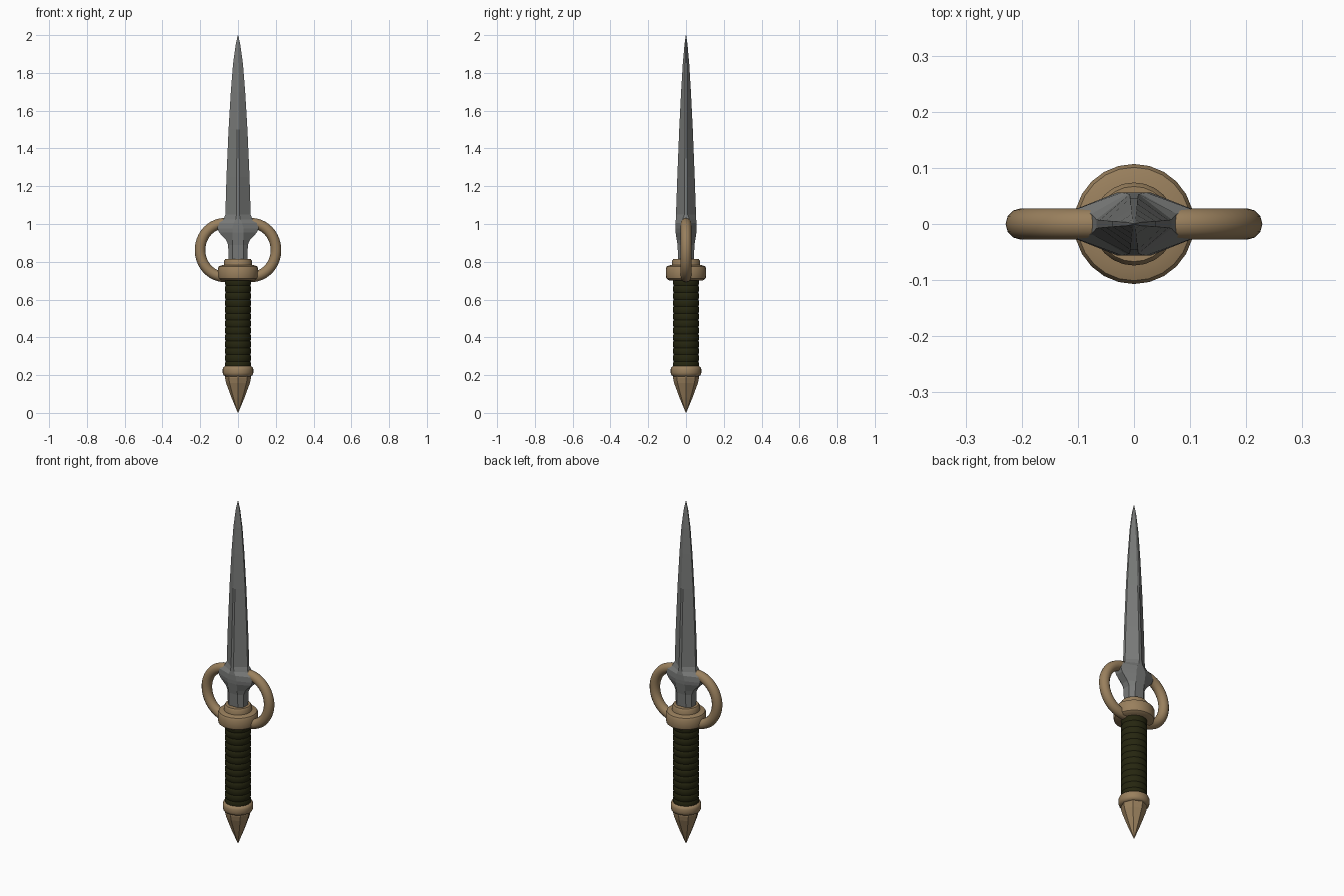
import bpy, bmesh, math

if "Cube" in bpy.data.objects:
    bpy.data.objects.remove(bpy.data.objects["Cube"])


def material(name, color):
    m = bpy.data.materials.new(name)
    m.diffuse_color = (*color, 1)
    m.use_nodes = True
    m.node_tree.nodes["Principled BSDF"].inputs["Base Color"].default_value = m.diffuse_color
    return m


STEEL = material("grey steel", (0.19, 0.195, 0.19))
BRONZE = material("tan bronze", (0.32, 0.215, 0.11))
LEATHER = material("dark olive leather", (0.019, 0.019, 0.005))


def loft(name, rings, mat, closed_ends=True, smooth=None):
    """Skin a list of equally sized vertex rings into one mesh."""
    bm = bmesh.new()
    rows = [[bm.verts.new(p) for p in ring] for ring in rings]
    n = len(rows[0])
    for a, b in zip(rows, rows[1:]):
        for i in range(n):
            j = (i + 1) % n
            bm.faces.new((a[i], a[j], b[j], b[i]))
    if closed_ends:
        bm.faces.new(rows[0][::-1])
        bm.faces.new(rows[-1])
    bmesh.ops.recalc_face_normals(bm, faces=bm.faces)
    mesh = bpy.data.meshes.new(name)
    bm.to_mesh(mesh)
    bm.free()
    mesh.materials.append(mat)
    ob = bpy.data.objects.new(name, mesh)
    bpy.context.collection.objects.link(ob)
    if smooth:
        bpy.ops.object.select_all(action='DESELECT')
        ob.select_set(True)
        bpy.context.view_layer.objects.active = ob
        bpy.ops.object.shade_smooth_by_angle(angle=math.radians(smooth))
    return ob


def turned(name, profile, mat, sides, smooth=None):
    """Lathe a (radius, z) profile around the z axis."""
    rings = [[(r * math.cos(2 * math.pi * i / sides),
               r * math.sin(2 * math.pi * i / sides), z) for i in range(sides)]
             for r, z in profile]
    return loft(name, rings, mat, True, smooth)


def blade_section(z, w, e, m, d):
    """Eight-sided section: edge half-width w/e, ridge half-width m/d."""
    return [(w, -e, z), (w, e, z), (m, d, z), (-m, d, z),
            (-w, e, z), (-w, -e, z), (-m, -d, z), (m, -d, z)]


# Blade with its narrow neck and the flared block that meets the rings
loft("blade", [blade_section(*s) for s in [
    (0.79, 0.050, 0.022, 0.028, 0.040),
    (0.89, 0.052, 0.022, 0.028, 0.045),
    (0.915, 0.063, 0.022, 0.028, 0.049),
    (0.955, 0.100, 0.024, 0.030, 0.055),
    (0.975, 0.108, 0.025, 0.030, 0.056),
    (1.005, 0.106, 0.025, 0.022, 0.056),
    (1.025, 0.076, 0.018, 0.012, 0.054),
    (1.05, 0.067, 0.008, 0.008, 0.053),
    (1.25, 0.061, 0.007, 0.007, 0.046),
    (1.50, 0.050, 0.006, 0.006, 0.036),
    (1.70, 0.038, 0.005, 0.005, 0.026),
    (1.85, 0.026, 0.004, 0.004, 0.017),
    (1.95, 0.012, 0.003, 0.003, 0.008),
    (2.00, 0.001, 0.0005, 0.0005, 0.001)]], STEEL)

# Side rings: half-open elliptical tubes from the block down to the guard
for side, label in ((-1, "left"), (1, "right")):
    rings = []
    for k in range(25):
        t = math.radians(-100 + 195 * k / 24)
        rx, rz = 0.132, 0.142
        cx, cz = 0.069 + rx * math.cos(t), 0.862 + rz * math.sin(t)
        nx, nz = rz * math.cos(t), rx * math.sin(t)
        length = math.hypot(nx, nz)
        ring = []
        for i in range(12):
            a = 2 * math.pi * i / 12
            q = 0.028 * math.cos(a) / length
            ring.append((side * (cx + nx * q), 0.028 * math.sin(a), cz + nz * q))
        rings.append(ring)
    loft(label + "_ring", rings, BRONZE, True, 40)

# Round guard with a smaller collar on top
turned("guard", [(0.090, 0.702), (0.104, 0.712), (0.107, 0.725), (0.107, 0.765),
                 (0.101, 0.776), (0.080, 0.783)], BRONZE, 24, 40)
turned("guard_collar", [(0.074, 0.77), (0.074, 0.804), (0.067, 0.815),
                        (0.050, 0.815)], BRONZE, 24, 40)

# Leather grip with shallow wrapped bands
bands = 13
step = (0.710 - 0.235) / bands
profile = []
for k in range(bands):
    z = 0.235 + k * step
    profile += [(0.0655, z), (0.069, z + 0.25 * step), (0.069, z + 0.8 * step)]
profile.append((0.0655, 0.710))
turned("grip", profile, LEATHER, 24, 40)

# Rounded pommel collar and faceted spike
turned("pommel_collar", [(0.066, 0.193), (0.077, 0.199), (0.081, 0.212),
                         (0.081, 0.232), (0.077, 0.243), (0.066, 0.249)],
       BRONZE, 24, 50)
turned("pommel_spike", [(0.001, 0.0), (0.035, 0.082), (0.063, 0.158),
                        (0.069, 0.185), (0.069, 0.205)], BRONZE, 8)
